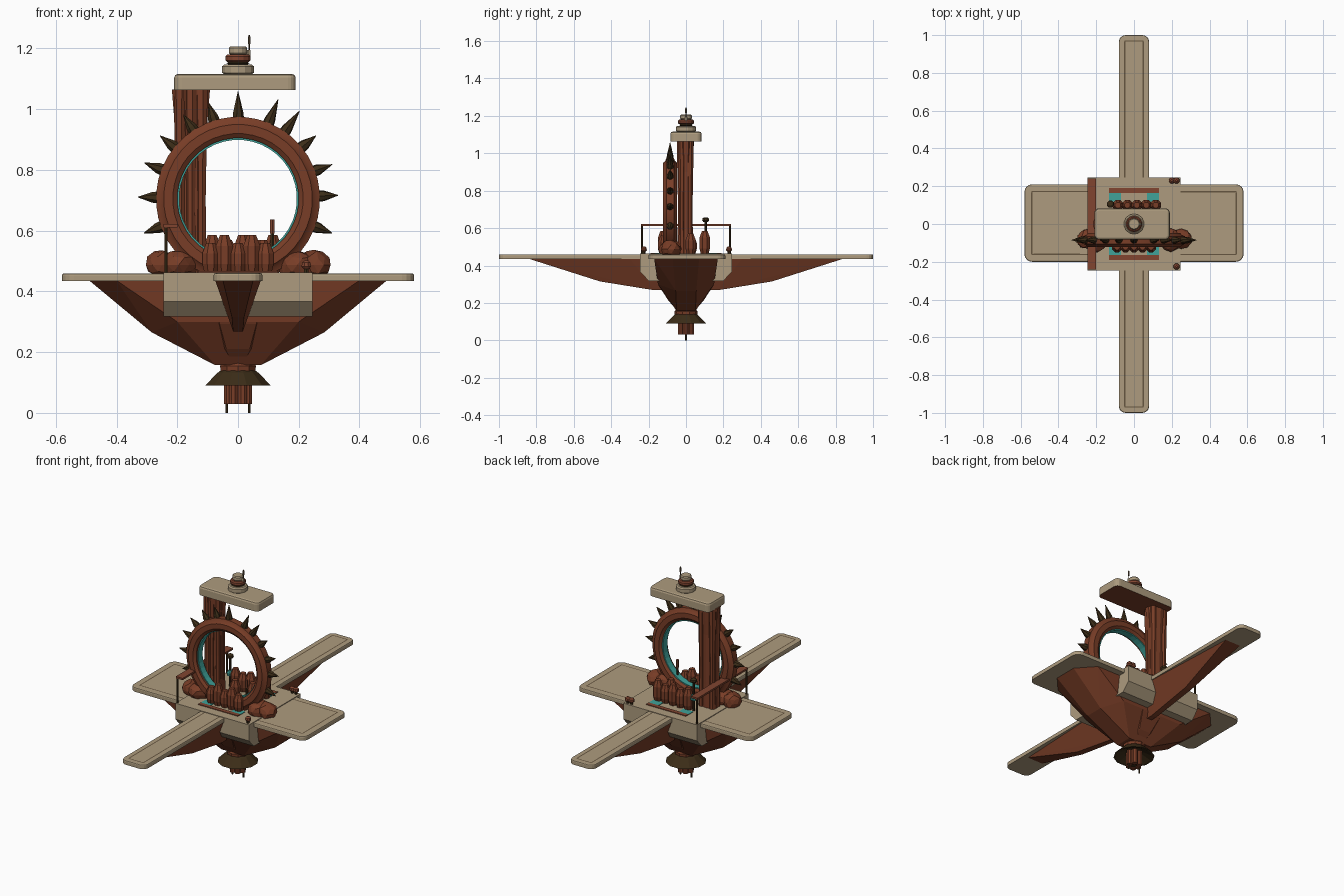
import bpy, bmesh, math, random
from mathutils import Vector, Matrix

random.seed(4)
cube = bpy.data.objects.get("Cube")
if cube:
    bpy.data.objects.remove(cube)


def material(name, rgb):
    m = bpy.data.materials.new(name)
    m.use_nodes = True
    m.diffuse_color = (*rgb, 1)
    m.node_tree.nodes["Principled BSDF"].inputs["Base Color"].default_value = (*rgb, 1)
    return m


TAN = material("tan plating", (0.42, 0.33, 0.21))
BROWN = material("red brown", (0.19, 0.047, 0.02))
DARK = material("dark olive", (0.045, 0.026, 0.009))
TEAL = material("teal", (0.05, 0.36, 0.32))
LINE = material("groove brown", (0.13, 0.09, 0.05))
RUST = material("rust red", (0.22, 0.06, 0.03))


def finish(name, bm, mats, smooth=False):
    bmesh.ops.recalc_face_normals(bm, faces=bm.faces)
    me = bpy.data.meshes.new(name)
    bm.to_mesh(me)
    bm.free()
    ob = bpy.data.objects.new(name, me)
    bpy.context.collection.objects.link(ob)
    for m in mats:
        me.materials.append(m)
    if smooth:
        bpy.ops.object.select_all(action='DESELECT')
        ob.select_set(True)
        bpy.context.view_layer.objects.active = ob
        bpy.ops.object.shade_smooth_by_angle(angle=math.radians(35))
    return ob


def mirrored_hull(name, points, mat):
    """Convex solid from points mirrored in x and y."""
    bm = bmesh.new()
    for x, y, z in points:
        for sx in (1, -1):
            for sy in (1, -1):
                bm.verts.new((x * sx, y * sy, z))
    bmesh.ops.remove_doubles(bm, verts=bm.verts, dist=0.0001)
    res = bmesh.ops.convex_hull(bm, input=bm.verts)
    bmesh.ops.delete(bm, geom=list({e for e in res["geom_interior"]}), context='VERTS')
    return finish(name, bm, [mat])


def lathe(name, profile, mat, n=12, at=(0, 0, 0), closed=False, turn=None, smooth=False, stretch=1.0):
    """Profile of (radius, height) swept round z, then turned and moved."""
    bm = bmesh.new()
    rings = []
    for r, z in profile:
        rings.append([bm.verts.new((r * math.cos(t), r * math.sin(t) * stretch, z))
                      for t in (2 * math.pi * (i + 0.5) / n for i in range(n))])
    pairs = list(zip(rings, rings[1:] + rings[:1])) if closed else list(zip(rings, rings[1:]))
    for a, b in pairs:
        for i in range(n):
            j = (i + 1) % n
            bm.faces.new((a[i], a[j], b[j], b[i]))
    if not closed:
        bm.faces.new(rings[0])
        bm.faces.new(rings[-1])
    bmesh.ops.transform(bm, matrix=Matrix.Translation(at) @ (turn or Matrix()), verts=bm.verts)
    return finish(name, bm, [mat], smooth)


def rod(name, x, y, z0, z1, r, mat, n=6):
    return lathe(name, [(r, z0), (r, z1)], mat, n, (x, y, 0))


def box(name, x0, x1, y0, y1, z0, z1, mat):
    bm = bmesh.new()
    size = Matrix.Diagonal((x1 - x0, y1 - y0, z1 - z0, 1))
    mid = Matrix.Translation(((x0 + x1) / 2, (y0 + y1) / 2, (z0 + z1) / 2))
    bmesh.ops.create_cube(bm, size=1, matrix=mid @ size)
    return finish(name, bm, [mat])


def slab(name, x, y, hx, hy, z0, z1, corner, mats, bevel, groove):
    """Rounded slab; material 1 goes on the groove, material 2 on the underside."""
    bm = bmesh.new()
    loop = []
    for q, (sx, sy) in enumerate(((1, 1), (-1, 1), (-1, -1), (1, -1))):
        for k in range(5):
            t = math.pi / 2 * (q + k / 4)
            loop.append(bm.verts.new((x + sx * (hx - corner) + corner * math.cos(t),
                                      y + sy * (hy - corner) + corner * math.sin(t), z0)))
    base = bm.faces.new(loop)
    res = bmesh.ops.extrude_face_region(bm, geom=[base])
    top = [f for f in res["geom"] if isinstance(f, bmesh.types.BMFace)][0]
    bmesh.ops.translate(bm, vec=(0, 0, z1 - z0), verts=top.verts)
    bmesh.ops.recalc_face_normals(bm, faces=bm.faces)
    for f in bm.faces:
        if f.normal.z < -0.9:
            f.material_index = len(mats) - 1 if len(mats) == 3 else 0
    bmesh.ops.bevel(bm, geom=list(top.edges), offset=bevel, segments=2, affect='EDGES', profile=0.5)
    bm.faces.ensure_lookup_table()
    top = max((f for f in bm.faces if f.normal.z > 0.9), key=lambda f: f.calc_area())
    if groove:
        bmesh.ops.inset_region(bm, faces=[top], thickness=groove)
        rim = bmesh.ops.inset_region(bm, faces=[top], thickness=0.007)
        for f in rim["faces"]:
            f.material_index = 1
    return finish(name, bm, mats)


# Crossed decks and the central block
slab("long_deck", 0, 0, 0.08, 1.0, 0.435, 0.46, 0.035, [TAN, LINE], 0.006, 0.022)
slab("wide_deck", 0, 0.005, 0.58, 0.205, 0.434, 0.459, 0.04, [TAN, LINE], 0.006, 0.03)
mirrored_hull("central_block", [(0.245, 0.245, 0.463), (0.245, 0.245, 0.367), (0.245, 0.2, 0.318)], TAN)

# Faceted hulls beneath the decks
mirrored_hull("wide_hull", [(0.49, 0.07, 0.436), (0.4, 0.17, 0.436), (0.284, 0.055, 0.265),
                            (0.2, 0.15, 0.3), (0.075, 0.05, 0.157)], BROWN)
mirrored_hull("long_hull", [(0.05, 0.84, 0.436), (0.075, 0.3, 0.436), (0.02, 0.46, 0.315),
                            (0.016, 0.17, 0.268)], BROWN)
lathe("hull_pod", [(0.165, 0.32), (0.16, 0.295), (0.1, 0.21), (0.055, 0.165)], BROWN, 8)

# Thruster under the hull
lathe("thruster_collar", [(0.05, 0.17), (0.062, 0.155), (0.06, 0.135)], BROWN, 10)
lathe("thruster_skirt", [(0.055, 0.142), (0.07, 0.132), (0.112, 0.09), (0.1, 0.09), (0.05, 0.115)], DARK, 12)
for i in range(6):
    t = math.pi / 3 * i
    rod("nozzle_tube", 0.031 * math.cos(t), 0.031 * math.sin(t), 0.03, 0.13, 0.016, BROWN, 8)
rod("nozzle_core", 0, 0, 0.035, 0.13, 0.026, DARK, 8)
for x in (-0.037, 0.037):
    rod("landing_pin", x, 0, 0, 0.06, 0.005, DARK)

# Upright ring with teal lining
UP = Matrix.Rotation(math.pi / 2, 4, 'X')
CENTRE = Vector((0, -0.085, 0.705))
half = [(0.2, 0.026), (0.215, 0.037), (0.245, 0.037), (0.255, 0.026), (0.27, 0.02)]
section = half + [(r, -h) for r, h in reversed(half)]
lathe("ring", section, BROWN, 40, CENTRE, True, UP, True)
lathe("ring_lining", [(0.194, 0.015), (0.202, 0.015), (0.202, -0.026), (0.194, -0.026)], TEAL, 40, CENTRE, True, UP)

# Spikes round the ring
for a in (-20, 2, 20, 39, 55, 68, 90, 107, 123, 141, 159, 179, 200):
    t = math.radians(a)
    out = Vector((math.cos(t), 0, math.sin(t)))
    tip = 0.095 if 50 < a < 100 else 0.072
    lathe("ring_spike", [(0.021, -0.01), (0.018, 0.025), (0.001, tip)], DARK, 7, CENTRE + out * 0.258,
          turn=out.to_track_quat('Z', 'Y').to_matrix().to_4x4())

# Pillar of bundled trunks carrying the upper platform
lathe("pillar", [(0.056, 0.45), (0.05, 0.6), (0.052, 0.9), (0.066, 1.065)], BROWN, 10, (-0.155, 0, 0), stretch=0.65)
for x, y in ((-0.19, -0.022), (-0.155, -0.028), (-0.12, -0.022), (-0.19, 0.02), (-0.12, 0.02)):
    lathe("pillar_strand", [(0.019, 0.45), (0.015, 0.7), (0.022, 1.065)], BROWN, 7, (x, y, 0))
slab("upper_platform", -0.01, 0, 0.2, 0.083, 1.063, 1.116, 0.025, [TAN, LINE, BROWN], 0.012, 0)

# Stacked turret and aerial
for name, r, z0, z1, mat in (("turret_base", 0.054, 1.115, 1.147, TAN), ("turret_neck", 0.038, 1.147, 1.156, DARK),
                             ("turret_drum", 0.043, 1.156, 1.18, RUST), ("turret_cap", 0.031, 1.18, 1.207, TAN)):
    e = 0.15 * r
    lathe(name, [(r - e, z0), (r, z0 + 0.005), (r, z1 - 0.006), (r - e, z1)], mat, 14)
rod("aerial", 0.037, 0, 1.17, 1.245, 0.0025, DARK)
rod("aerial_tip", 0.037, 0, 1.215, 1.24, 0.005, LINE)
rod("aerial_bracket", 0.033, 0, 1.17, 1.195, 0.009, TAN)

# Rounded sacks in front of and behind the ring
sacks = [(-0.09 + 0.045 * i, -0.122, 0.56 + 0.025 * (i % 2)) for i in range(5)]
sacks += [(-0.085 + 0.05 * i, 0.1, 0.585 - 0.015 * (i % 2)) for i in range(5)]
sacks += [(0.08, 0.025, 0.57), (-0.04, 0.03, 0.555)]
for x, y, top in sacks:
    lathe("sack", [(0.02, 0.455), (0.03, 0.49), (0.03, top - 0.035), (0.016, top)], BROWN, 8, (x, y, 0))

# Boulders at the foot of the ring
for side in (-1, 1):
    for dx, dy, r in ((0.195, -0.085, 0.062), (0.25, -0.08, 0.054)):
        bm = bmesh.new()
        bmesh.ops.create_icosphere(bm, subdivisions=2, radius=1)
        for v in bm.verts:
            v.co *= random.uniform(0.9, 1.08)
            v.co = Vector((v.co.x * r + side * dx, v.co.y * r + dy, max(v.co.z * 0.05 + 0.487, 0.455)))
        finish("boulder", bm, [BROWN])

# Painted deck plates
for s in (-1, 1):
    y0, y1 = sorted((s * 0.165, s * 0.19))
    box("deck_stripe", -0.132, 0.132, y0, y1, 0.46, 0.467, RUST)
    y0, y1 = sorted((s * 0.12, s * 0.165))
    for x in (-0.1, 0.1):
        box("deck_teal", x - 0.032, x + 0.032, y0, y1, 0.46, 0.466, TEAL)

# Side railing plank on posts
box("railing_plank", -0.245, -0.2, -0.24, 0.24, 0.611, 0.622, RUST)
for y in (-0.235, 0.235):
    rod("railing_post", -0.237, y, 0.45, 0.615, 0.005, DARK)

# Masts and corner lamps
rod("mast", -0.125, 0.105, 0.45, 0.645, 0.006, DARK)
lathe("mast_head", [(0.012, 0.632), (0.02, 0.64), (0.018, 0.652), (0.008, 0.658)], DARK, 8, (-0.125, 0.105, 0))
lathe("mast_lamp", [(0.018, 0.53), (0.02, 0.545), (0.01, 0.56)], TEAL, 8, (-0.125, 0.105, 0))
rod("short_mast", 0.113, -0.08, 0.45, 0.6, 0.006, DARK)
rod("short_mast_tip", 0.113, -0.08, 0.59, 0.636, 0.008, RUST)
for x, y in ((0.2, 0.23), (0.225, 0.23), (0.225, -0.225)):
    rod("lamp_stem", x, y, 0.455, 0.48, 0.008, DARK)
    lathe("lamp_head", [(0.01, 0.474), (0.017, 0.482), (0.015, 0.495), (0.006, 0.502)], RUST, 8, (x, y, 0))
